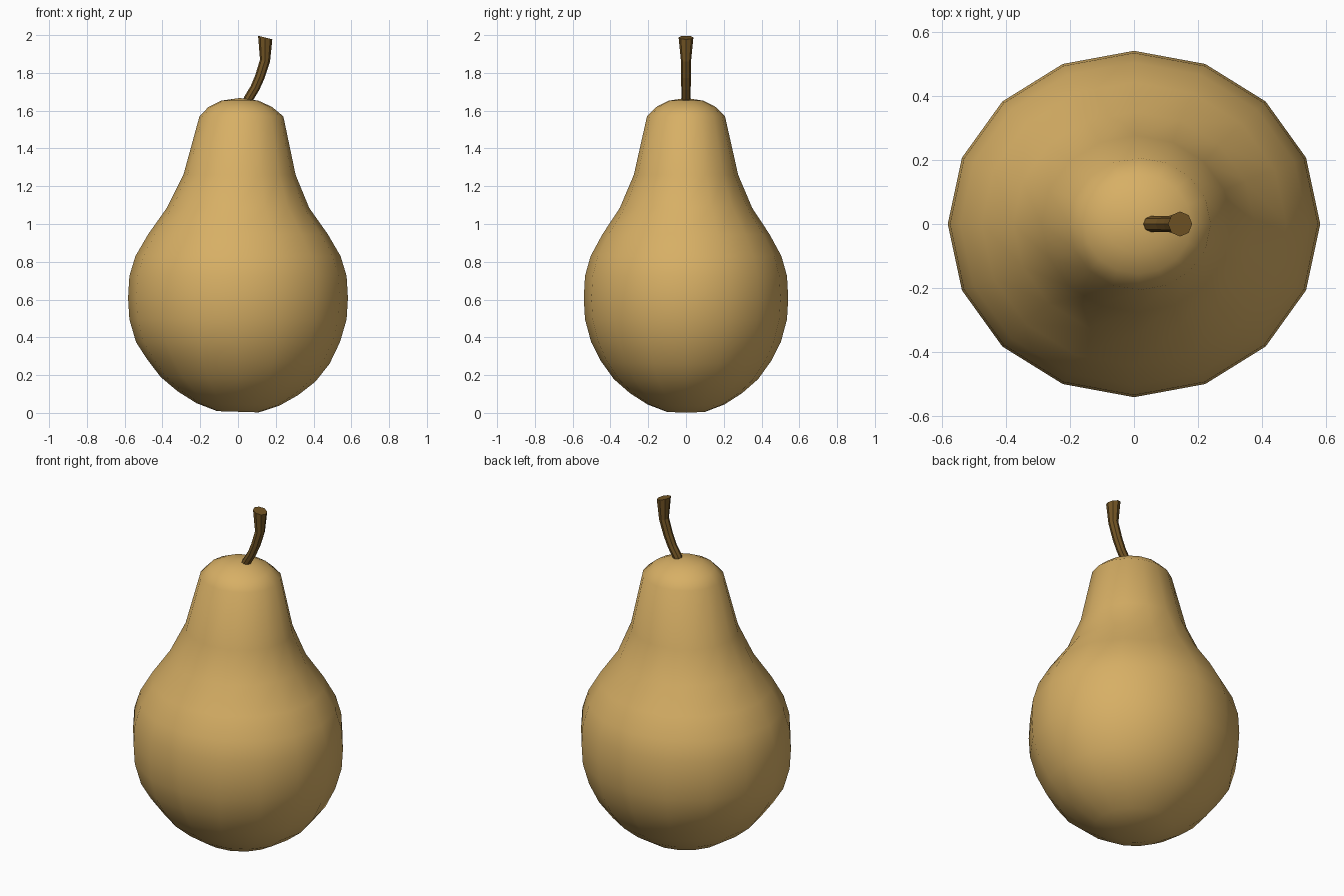
import bpy, bmesh
from math import cos, sin, pi
from mathutils import Vector

if "Cube" in bpy.data.objects:
    bpy.data.objects.remove(bpy.data.objects["Cube"])


def material(name, rgb):
    m = bpy.data.materials.new(name)
    m.diffuse_color = (*rgb, 1)
    m.use_nodes = True
    m.node_tree.nodes["Principled BSDF"].inputs["Base Color"].default_value = m.diffuse_color
    return m


def loft(name, rings, mat, start=None, end=None):
    """Skin a list of rings; close each end with a pole point or a flat cap."""
    bm = bmesh.new()
    loops = [[bm.verts.new(p) for p in ring] for ring in rings]
    n = len(loops[0])
    for a, b in zip(loops, loops[1:]):
        for i in range(n):
            j = (i + 1) % n
            bm.faces.new((a[i], a[j], b[j], b[i]))
    for loop, pole in ((loops[0], start), (loops[-1], end)):
        if pole is None:
            bm.faces.new(loop)
        else:
            tip = bm.verts.new(pole)
            for i in range(n):
                bm.faces.new((loop[i], loop[(i + 1) % n], tip))
    bmesh.ops.recalc_face_normals(bm, faces=bm.faces)
    mesh = bpy.data.meshes.new(name)
    bm.to_mesh(mesh)
    bm.free()
    mesh.materials.append(mat)
    ob = bpy.data.objects.new(name, mesh)
    bpy.context.collection.objects.link(ob)
    return ob


# Pear body: (radius, height, sideways drift), slightly narrower front to back
profile = [(0.11, 0.006, 0), (0.22, 0.045, 0), (0.32, 0.105, 0), (0.41, 0.178, 0),
           (0.485, 0.275, 0), (0.54, 0.375, 0), (0.575, 0.495, 0), (0.582, 0.608, 0),
           (0.575, 0.725, 0), (0.543, 0.83, 0), (0.476, 0.945, 0), (0.377, 1.085, 0),
           (0.297, 1.26, 0.008), (0.222, 1.57, 0.018), (0.168, 1.62, 0.012),
           (0.098, 1.653, 0.01)]
SIDES = 16
rings = []
for r, z, dx in profile:
    tilt = 0.03 if z < 0.3 else 0.0
    ring = []
    for i in range(SIDES):
        a = 2 * pi * i / SIDES
        x = r * cos(a)
        ring.append((x + dx, 0.93 * r * sin(a), max(0, z - tilt * x)))
    rings.append(ring)
pear = loft("pear_body", rings, material("pear_skin", (0.68, 0.43, 0.13)),
            (0, 0, 0.006), (0.01, 0, 1.667))
pear.data.shade_smooth()

# Stem: (x, z, radius, lean of the section's axis toward x)
path = [(0.03, 1.60, 0.025, 0.45), (0.056, 1.664, 0.025, 0.45), (0.09, 1.72, 0.025, 0.45),
        (0.116, 1.78, 0.026, 0.35), (0.143, 1.865, 0.027, 0.2), (0.144, 1.987, 0.039, 0.25)]
rings = []
for x, z, r, lean in path:
    across = Vector((cos(lean), 0, -sin(lean)))
    rings.append([Vector((x, 0, z)) + r * (cos(2 * pi * i / 8) * across
                  + sin(2 * pi * i / 8) * Vector((0, 1, 0))) for i in range(8)])
loft("stem", rings, material("stem_bark", (0.17, 0.09, 0.018)))
